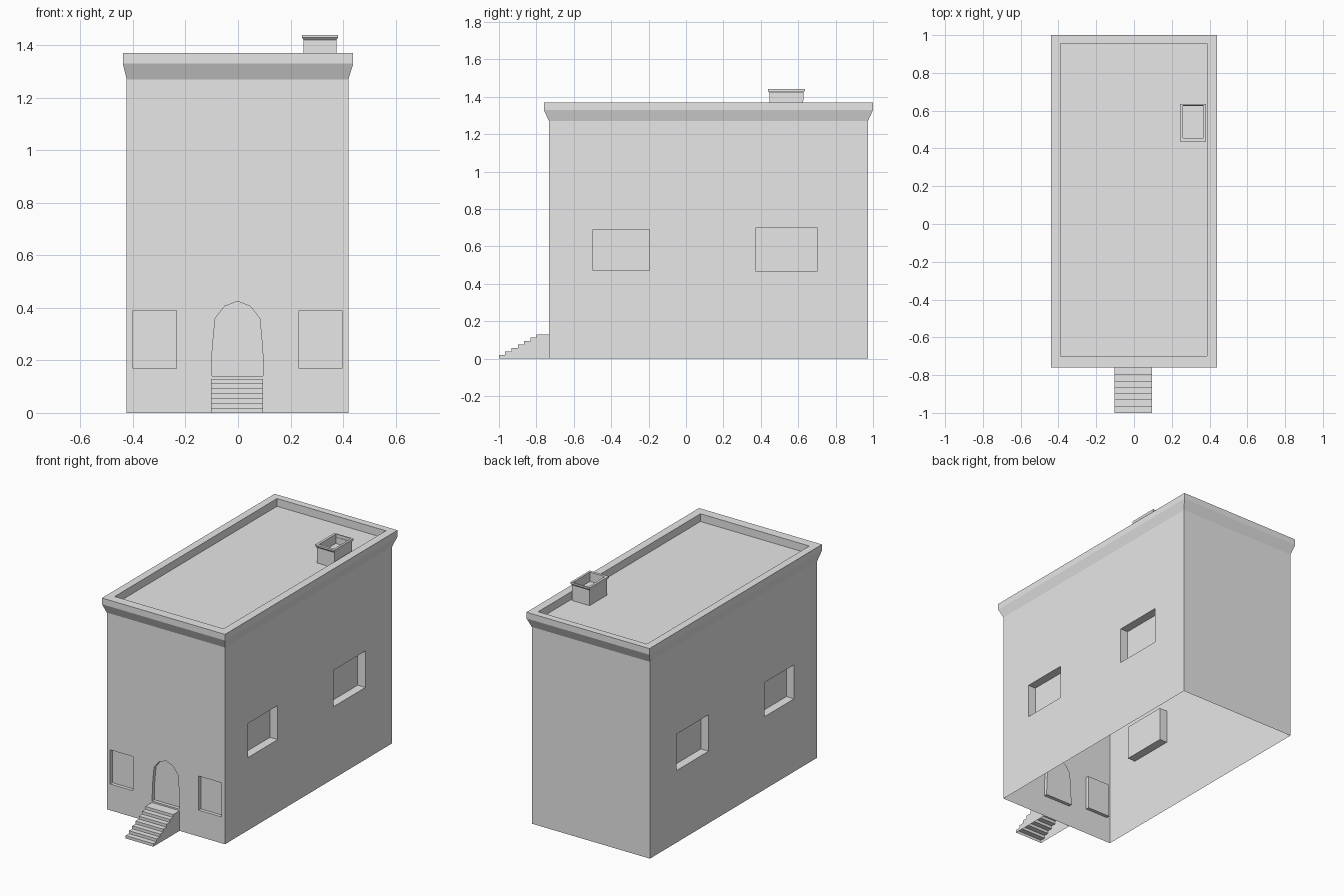
import bpy
import bmesh

cube = bpy.data.objects.get("Cube")
if cube:
    bpy.data.objects.remove(cube, do_unlink=True)

GREY = (0.8, 0.8, 0.8, 1.0)
grey = bpy.data.materials.new("plain_grey")
grey.use_nodes = True
grey.diffuse_color = GREY
grey.node_tree.nodes["Principled BSDF"].inputs["Base Color"].default_value = GREY


def make_object(name, bm):
    mesh = bpy.data.meshes.new(name)
    bm.to_mesh(mesh)
    bm.free()
    mesh.materials.append(grey)
    obj = bpy.data.objects.new(name, mesh)
    bpy.context.collection.objects.link(obj)
    return obj


def loft(name, rings):
    """Join rectangles (x0, x1, y0, y1, z) into a closed stepped solid."""
    bm = bmesh.new()
    loops = [[bm.verts.new((x, y, z)) for x, y in ((a, c), (b, c), (b, d), (a, d))]
             for a, b, c, d, z in rings]
    for low, high in zip(loops, loops[1:]):
        for i in range(4):
            j = (i + 1) % 4
            bm.faces.new((low[i], low[j], high[j], high[i]))
    bm.faces.new(loops[0][::-1])
    bm.faces.new(loops[-1])
    bmesh.ops.recalc_face_normals(bm, faces=bm.faces)
    return make_object(name, bm)


def prism(name, points, move):
    """Extrude a polygon of 3D points along a vector."""
    bm = bmesh.new()
    face = bm.faces.new([bm.verts.new(p) for p in points])
    out = bmesh.ops.extrude_face_region(bm, geom=[face], use_keep_orig=True)
    verts = [v for v in out["geom"] if isinstance(v, bmesh.types.BMVert)]
    bmesh.ops.translate(bm, verts=verts, vec=move)
    bmesh.ops.recalc_face_normals(bm, faces=bm.faces)
    return make_object(name, bm)


def drop_faces(obj, rule):
    bm = bmesh.new()
    bm.from_mesh(obj.data)
    bmesh.ops.delete(bm, geom=[f for f in bm.faces if rule(f)], context='FACES')
    bm.to_mesh(obj.data)
    bm.free()


# Walls, flared cornice, parapet and sunken roof
LEFT, RIGHT, FRONT, BACK = -0.424, 0.42, -0.733, 0.973
building = loft("building", [
    (LEFT, RIGHT, FRONT, BACK, 0),
    (LEFT, RIGHT, FRONT, BACK, 1.27),
    (-0.439, 0.439, -0.76, 1.0, 1.33),
    (-0.439, 0.439, -0.76, 1.0, 1.37),
    (-0.39, 0.387, -0.70, 0.955, 1.37),
    (-0.39, 0.387, -0.70, 0.955, 1.32)])

# Cutters for the recessed windows and the arched door
SIDE_DEPTH, FRONT_DEPTH, SPARE = 0.055, 0.022, 0.1
cutters = []
for y0, y1, z0, z1 in ((-0.497, -0.195, 0.47, 0.69), (0.375, 0.70, 0.465, 0.70)):
    for wall, sign in ((LEFT, -1), (RIGHT, 1)):
        x = wall - sign * SIDE_DEPTH
        outline = [(x, y0, z0), (x, y1, z0), (x, y1, z1), (x, y0, z1)]
        cutters.append(prism("side_window_cutter", outline, (sign * SPARE, 0, 0)))

recess = FRONT + FRONT_DEPTH
for x0, x1 in ((-0.40, -0.235), (0.232, 0.397)):
    outline = [(x0, recess, 0.17), (x1, recess, 0.17), (x1, recess, 0.39), (x0, recess, 0.39)]
    cutters.append(prism("front_window_cutter", outline, (0, -SPARE, 0)))

half_arch = [(0.098, 0.14), (0.096, 0.24), (0.085, 0.36), (0.049, 0.406)]
arch = half_arch + [(0, 0.425)] + [(-x, z) for x, z in reversed(half_arch)]
cutters.append(prism("door_cutter", [(x - 0.002, recess, z) for x, z in arch], (0, -SPARE, 0)))

bpy.context.view_layer.objects.active = building
for cutter in cutters:
    cutter.hide_render = True
    mod = building.modifiers.new("recess", 'BOOLEAN')
    mod.operation = 'DIFFERENCE'
    mod.solver = 'EXACT'
    mod.object = cutter
    bpy.ops.object.modifier_apply(modifier=mod.name)
for cutter in cutters:
    bpy.data.objects.remove(cutter, do_unlink=True)

# The shell is open underneath
drop_faces(building, lambda f: f.calc_center_median().z < 0.001)

# Hollow chimney with a flared rim
chimney = loft("chimney", [
    (0.25, 0.375, 0.447, 0.626, 1.32),
    (0.25, 0.375, 0.447, 0.626, 1.42),
    (0.244, 0.381, 0.438, 0.635, 1.43),
    (0.244, 0.381, 0.438, 0.635, 1.44),
    (0.26, 0.367, 0.455, 0.627, 1.44),
    (0.26, 0.367, 0.455, 0.627, 1.38)])
drop_faces(chimney, lambda f: f.calc_center_median().z < 1.321)

# Entrance stairs, open underneath and against the wall
STEPS, TREAD, RISE = 7, 0.0335, 0.13 / 7
profile = [(-1.0, 0)]
for i in range(STEPS):
    y = -1.0 + i * TREAD
    end = FRONT if i == STEPS - 1 else y + TREAD
    profile += [(y, (i + 1) * RISE), (end, (i + 1) * RISE)]
profile.append((FRONT, 0))
stairs = prism("entrance_stairs", [(-0.102, y, z) for y, z in profile], (0.198, 0, 0))
drop_faces(stairs, lambda f: f.normal.z < -0.9 or f.normal.y > 0.9)
